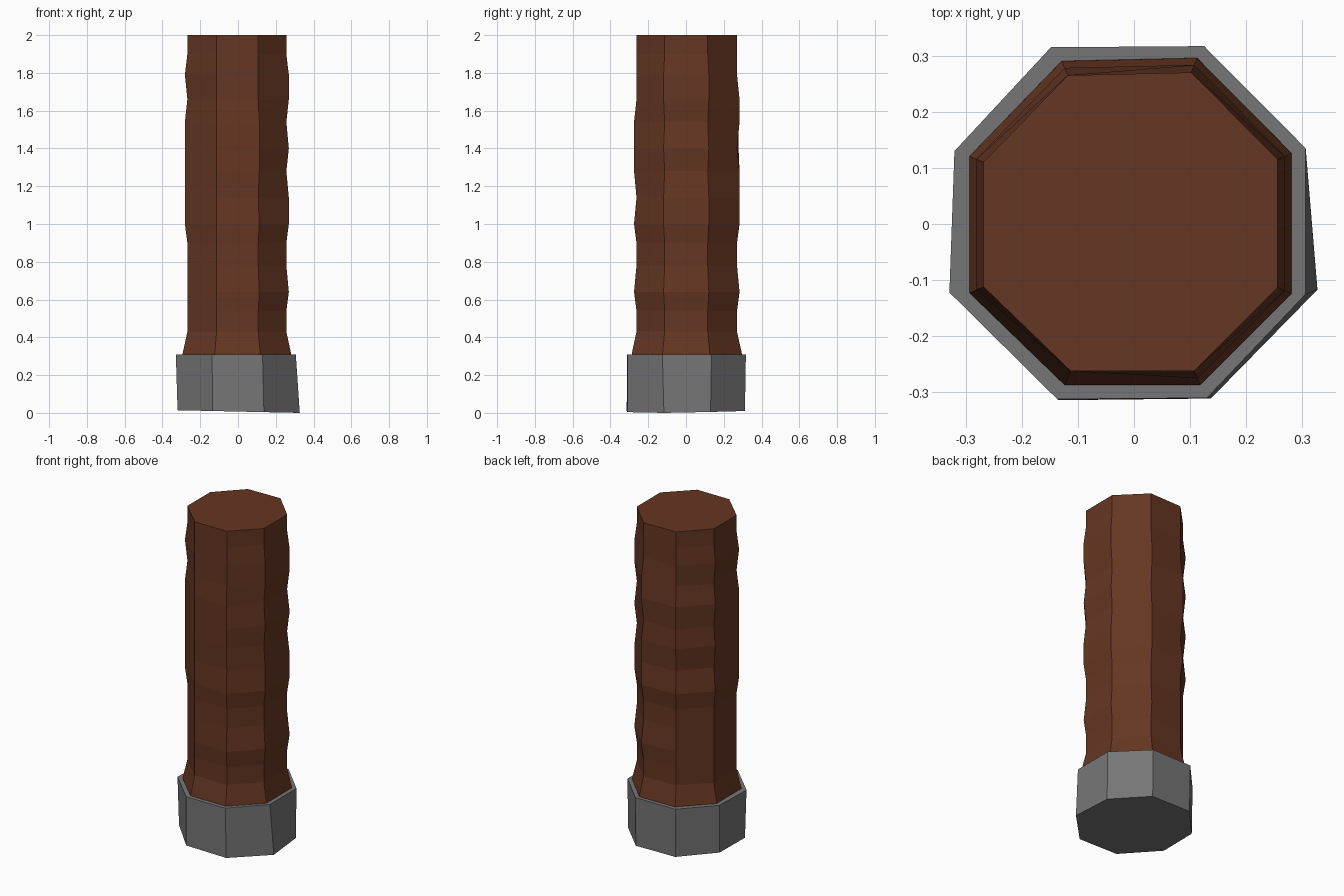
import bpy, bmesh


def loft(name, rings, color):
    """Skin a stack of octagonal rings and cap both ends."""
    bm = bmesh.new()
    loops = [[bm.verts.new(p) for p in ring] for ring in rings]
    for a, b in zip(loops, loops[1:]):
        for i in range(len(a)):
            j = (i + 1) % len(a)
            bm.faces.new((a[i], a[j], b[j], b[i]))
    bm.faces.new(loops[0][::-1])
    bm.faces.new(loops[-1])
    bmesh.ops.recalc_face_normals(bm, faces=bm.faces)
    mesh = bpy.data.meshes.new(name)
    bm.to_mesh(mesh)
    bm.free()
    obj = bpy.data.objects.new(name, mesh)
    bpy.context.collection.objects.link(obj)
    mat = bpy.data.materials.new(name + "_colour")
    mat.diffuse_color = (*color, 1)
    mesh.materials.append(mat)
    return obj


# Stone footing: a slightly irregular octagonal block
top = [(0.306, -0.125), (0.306, 0.135), (0.125, 0.317), (-0.148, 0.315),
       (-0.32, 0.13), (-0.329, -0.122), (-0.137, -0.312), (0.13, -0.31)]
bottom = [(0.327, -0.117), (0.306, 0.13), (0.125, 0.312), (-0.145, 0.312),
          (-0.318, 0.125), (-0.32, -0.12), (-0.135, -0.314), (0.137, -0.311)]
foot_z = [0.0, 0.005, 0.01, 0.013, 0.015, 0.014, 0.01, 0.004]
loft("stone_footing",
     [[(x, y, z) for (x, y), z in zip(bottom, foot_z)],
      [(x, y, 0.31) for x, y in top]],
     (0.18, 0.18, 0.18))

# Wooden shaft: hewn octagon, each corner has its own pattern of bumps up the height
section = [(0.256, -0.113), (0.256, 0.115), (0.102, 0.27), (-0.118, 0.265),
           (-0.268, 0.11), (-0.268, -0.112), (-0.113, -0.262), (0.107, -0.262)]
heights = [0.43, 0.54, 0.64, 0.78, 0.9, 1.0, 1.14, 1.28, 1.4, 1.54, 1.66, 1.79, 1.9, 2.0]
bumps = ["00100110101100", "00100110101100", "00100111011000", "00000101110000",
         "00000101010100", "00000111110100", "00000000000000", "00100101110000"]


def shaft_ring(z, scales):
    return [((x + 0.005) * s - 0.005, y * s, z) for (x, y), s in zip(section, scales)]


rings = [shaft_ring(0.29, [1.1] * 8), shaft_ring(0.315, [1.095] * 8)]
for k, z in enumerate(heights):
    rings.append(shaft_ring(z, [1.05 if b[k] == "1" else 1.0 for b in bumps]))
loft("wooden_shaft", rings, (0.13, 0.037, 0.016))
